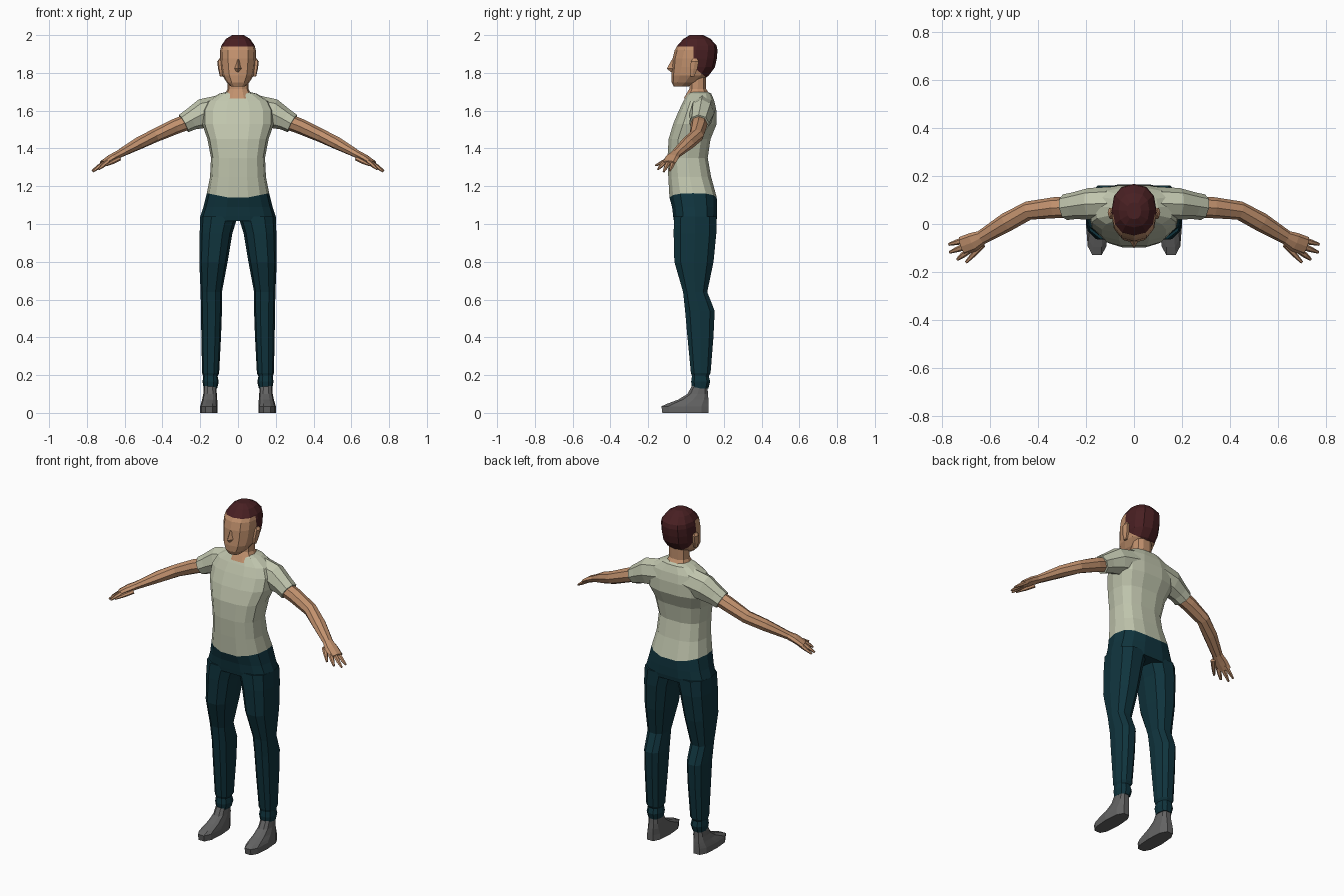
import bpy, bmesh, math
from mathutils import Vector


def material(name, rgb):
    m = bpy.data.materials.new(name)
    m.diffuse_color = (*rgb, 1)
    return m


SKIN = material("skin_tan", (0.54, 0.285, 0.155))
SHIRT = material("shirt_sage", (0.53, 0.56, 0.42))
PANTS = material("trouser_teal", (0.005, 0.034, 0.047))
HAIR = material("hair_maroon", (0.065, 0.014, 0.016))
SHOE = material("shoe_grey", (0.125, 0.125, 0.125))


def skin_rings(name, rings, mat, sign=1, edit=None, mats=None):
    """Bridge a list of point rings, cap both ends and make an object."""
    bm = bmesh.new()
    loops = [[bm.verts.new((p[0] * sign, p[1], p[2])) for p in r] for r in rings]
    n = len(loops[0])
    for a, b in zip(loops, loops[1:]):
        for i in range(n):
            j = (i + 1) % n
            bm.faces.new((a[i], a[j], b[j], b[i]))
    bm.faces.new(loops[0])
    bm.faces.new(loops[-1])
    if edit:
        edit(bm)
    bmesh.ops.recalc_face_normals(bm, faces=bm.faces[:])
    me = bpy.data.meshes.new(name)
    bm.to_mesh(me)
    bm.free()
    for m in mats or [mat]:
        me.materials.append(m)
    ob = bpy.data.objects.new(name, me)
    bpy.context.collection.objects.link(ob)
    return ob


def oval(z, x0, x1, y0, y1, n=12, e=0.8, lift=0):
    """Horizontal squarish ring with a point on the front and on each side."""
    pts = []
    for i in range(n):
        a = math.tau * i / n
        c, s = math.cos(a), math.sin(a)
        x = (x0 + x1) / 2 + (x1 - x0) / 2 * math.copysign(abs(c) ** e, c)
        y = (y0 + y1) / 2 + (y1 - y0) / 2 * math.copysign(abs(s) ** e, s)
        pts.append((x, y, z + lift * abs(x)))
    return pts


def body(z, w, y0, y1, n=12, e=0.8, lift=0):
    return oval(z, -w, w, y0, y1, n, e, lift)


def tube(name, stations, mat, sign, n=8):
    """Limb along a path: stations are (x, y, z, vertical radius, side radius)."""
    pts = [Vector(s[:3]) for s in stations]
    rings = []
    for i, s in enumerate(stations):
        t = (pts[min(i + 1, len(pts) - 1)] - pts[max(i - 1, 0)]).normalized()
        side = t.cross(Vector((0, 0, 1))).normalized()
        up = side.cross(t)
        rings.append([pts[i] + up * s[3] * math.sin(math.tau * k / n)
                      + side * s[4] * math.cos(math.tau * k / n) for k in range(n)])
    return skin_rings(name, rings, mat, sign)


# Shirt body, with a hem that dips at the front and back
hem = body(1.13, 0.165, -0.09, 0.165, 14, 0.75, 0.2)
skin_rings("shirt", [hem] + [body(*r, 14, 0.75) for r in (
    (1.25, 0.148, -0.096, 0.135), (1.35, 0.143, -0.1, 0.117),
    (1.45, 0.162, -0.094, 0.132), (1.53, 0.19, -0.07, 0.165),
    (1.60, 0.19, -0.04, 0.163), (1.65, 0.165, -0.015, 0.152),
    (1.69, 0.10, 0.008, 0.135), (1.70, 0.06, 0.02, 0.115))], SHIRT)

# Trouser seat shares the hem ring
skin_rings("trouser_seat", [hem] + [body(*r, 14, 0.75) for r in (
    (1.09, 0.183, -0.076, 0.167), (1.04, 0.2, -0.07, 0.167),
    (1.015, 0.195, -0.066, 0.163))], PANTS)

# Neck with the bare collar area
skin_rings("neck", [body(*r, 10) for r in (
    (1.665, 0.08, -0.014, 0.11), (1.695, 0.066, 0.003, 0.122),
    (1.715, 0.056, 0.016, 0.108), (1.80, 0.056, 0.02, 0.108))], SKIN)


# Head: cut along the hairline, then colour the hair side
def hairline(bm):
    for co, no in (((0, 0, 1.94), (0, 0, 1)), ((0, 0.04, 1.9), (0, 1, 0)),
                   ((0, 0.04, 1.83), (0, 0.8, 1))):
        bmesh.ops.bisect_plane(bm, geom=bm.verts[:] + bm.edges[:] + bm.faces[:],
                               dist=1e-5, plane_co=co, plane_no=no)
    for f in bm.faces:
        c = f.calc_center_median()
        if c.z > 1.94 or (c.y > 0.04 and c.z > 1.83 - 0.8 * (c.y - 0.04)):
            f.material_index = 1


skin_rings("head", [body(*r, 12, 0.85) for r in (
    (1.727, 0.036, -0.064, 0.01), (1.75, 0.06, -0.076, 0.07),
    (1.785, 0.082, -0.078, 0.12), (1.83, 0.091, -0.074, 0.153),
    (1.875, 0.095, -0.071, 0.163), (1.92, 0.094, -0.06, 0.167),
    (1.945, 0.088, -0.045, 0.162), (1.98, 0.064, -0.014, 0.13),
    (2.0, 0.03, 0.02, 0.09))], None, edit=hairline, mats=[SKIN, HAIR])

# Nose
skin_rings("nose", [[(-w, -0.06, z), (0, y, z), (w, -0.06, z)] for z, w, y in (
    (1.805, 0.018, -0.08), (1.822, 0.024, -0.102),
    (1.84, 0.017, -0.092), (1.872, 0.012, -0.074))], SKIN)

LEG = ((1.04, 0.002, 0.2, -0.068, 0.165), (0.95, 0.03, 0.203, -0.07, 0.165),
       (0.80, 0.055, 0.205, -0.066, 0.15), (0.64, 0.085, 0.198, -0.018, 0.115),
       (0.54, 0.085, 0.196, -0.008, 0.155), (0.40, 0.09, 0.194, 0.005, 0.148),
       (0.21, 0.1, 0.19, 0.024, 0.132), (0.195, 0.108, 0.184, 0.03, 0.122),
       (0.165, 0.102, 0.188, 0.025, 0.13), (0.13, 0.11, 0.182, 0.03, 0.12))
FOOT = ((0.15, 0.116, 0.18, 0.034, 0.115), (0.10, 0.112, 0.184, 0.005, 0.118),
        (0.07, 0.11, 0.19, -0.045, 0.122), (0.05, 0.109, 0.196, -0.1, 0.124),
        (0.035, 0.108, 0.2, -0.135, 0.125), (0.0, 0.108, 0.2, -0.13, 0.125))
# Fingers and thumb: base point, tip point
FINGERS = (((0.70, -0.066, 1.33), (0.772, -0.085, 1.282)),
           ((0.70, -0.092, 1.33), (0.768, -0.118, 1.277)),
           ((0.69, -0.112, 1.33), (0.737, -0.148, 1.29)),
           ((0.63, -0.085, 1.345), (0.70, -0.16, 1.31)))

for side, s in (("left", 1), ("right", -1)):
    # Leg with gathered cuff, and shoe
    skin_rings(side + "_trouser_leg", [oval(*r, 10) for r in LEG], PANTS, s)
    skin_rings(side + "_shoe", [oval(*r, 10, 0.75) for r in FOOT], SHOE, s)

    # Sleeve
    tube(side + "_sleeve", (
        (0.08, 0.088, 1.605, 0.08, 0.068), (0.185, 0.084, 1.585, 0.078, 0.066),
        (0.25, 0.076, 1.553, 0.058, 0.056), (0.288, 0.07, 1.532, 0.052, 0.054)),
        SHIRT, s)

    # Arm and palm
    tube(side + "_arm", (
        (0.26, 0.07, 1.543, 0.042, 0.044), (0.33, 0.068, 1.517, 0.041, 0.044),
        (0.44, 0.056, 1.468, 0.036, 0.039), (0.53, 0.008, 1.425, 0.033, 0.04),
        (0.635, -0.056, 1.368, 0.021, 0.03), (0.67, -0.075, 1.35, 0.02, 0.04),
        (0.715, -0.092, 1.322, 0.015, 0.04)), SKIN, s)

    # Fingers
    for i, (a, b) in enumerate(FINGERS):
        m = [(p + q) / 2 for p, q in zip(a, b)]
        tube(f"{side}_finger_{i + 1}", ((*a, 0.012, 0.014), (*m, 0.011, 0.012),
                                        (*b, 0.005, 0.006)), SKIN, s, 6)

    # Ear
    skin_rings(side + "_ear", [oval(*r, 6) for r in (
        (1.78, 0.08, 0.096, 0.022, 0.045), (1.82, 0.08, 0.105, 0.018, 0.062),
        (1.86, 0.08, 0.11, 0.024, 0.07), (1.875, 0.08, 0.1, 0.035, 0.06))], SKIN, s)
